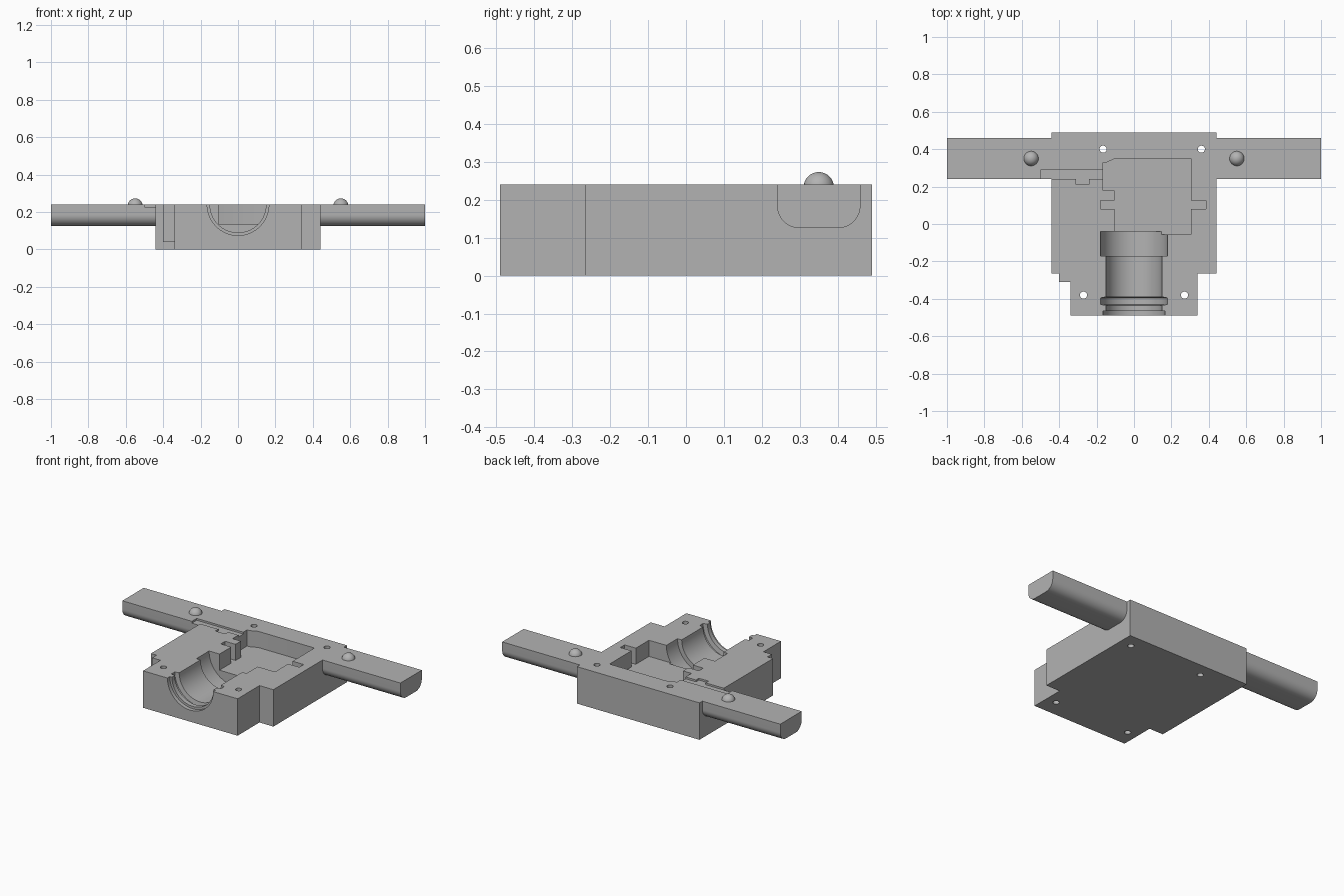
import bpy, bmesh, math
from mathutils import Matrix, Vector

cube = bpy.data.objects.get("Cube")
if cube:
    bpy.data.objects.remove(cube, do_unlink=True)

TOP = 0.24
grey = bpy.data.materials.new("plain grey")
grey.use_nodes = True
colour = (0.45, 0.45, 0.45, 1)
grey.diffuse_color = colour
grey.node_tree.nodes["Principled BSDF"].inputs["Base Color"].default_value = colour


def finish(name, bm):
    bmesh.ops.recalc_face_normals(bm, faces=bm.faces)
    mesh = bpy.data.meshes.new(name)
    bm.to_mesh(mesh)
    bm.free()
    ob = bpy.data.objects.new(name, mesh)
    bpy.context.collection.objects.link(ob)
    mesh.materials.append(grey)
    return ob


def prism(name, outline, start, offset):
    """Extrude an outline, placed by the start function, along an offset."""
    bm = bmesh.new()
    face = bm.faces.new([bm.verts.new(start(a, b)) for a, b in outline])
    res = bmesh.ops.extrude_face_region(bm, geom=[face])
    verts = [v for v in res["geom"] if isinstance(v, bmesh.types.BMVert)]
    bmesh.ops.translate(bm, verts=verts, vec=Vector(offset))
    return finish(name, bm)


def plate(name, outline, z0, z1):
    return prism(name, outline, lambda x, y: (x, y, z0), (0, 0, z1 - z0))


def box(name, x0, x1, y0, y1, z0, z1):
    return plate(name, [(x0, y0), (x1, y0), (x1, y1), (x0, y1)], z0, z1)


def lathe(name, profile, steps=64):
    """Turn (y, radius) points about the bore axis on the top plane."""
    bm = bmesh.new()
    rings = [[bm.verts.new((r * math.cos(math.tau * i / steps), y,
                            TOP + r * math.sin(math.tau * i / steps)))
              for i in range(steps)] for y, r in profile]
    for low, high in zip(rings, rings[1:]):
        for i in range(steps):
            j = (i + 1) % steps
            bm.faces.new((low[i], low[j], high[j], high[i]))
    bm.faces.new(rings[0])
    bm.faces.new(rings[-1])
    return finish(name, bm)


def boolean(target, tool, operation="DIFFERENCE"):
    tool.hide_render = True
    mod = target.modifiers.new("cut", "BOOLEAN")
    mod.operation = operation
    mod.solver = "EXACT"
    mod.object = tool
    bpy.context.view_layer.objects.active = target
    bpy.ops.object.modifier_apply(modifier=mod.name)
    bpy.data.objects.remove(tool, do_unlink=True)


def smooth(ob):
    bpy.ops.object.select_all(action="DESELECT")
    ob.select_set(True)
    bpy.context.view_layer.objects.active = ob
    bpy.ops.object.shade_smooth_by_angle(angle=math.radians(30))


# Housing block with its narrower front
body = plate("housing", [(-0.44, 0.49), (-0.44, -0.265), (-0.34, -0.265), (-0.34, -0.49),
                         (0.34, -0.49), (0.34, -0.265), (0.44, -0.265), (0.44, 0.49)], 0, TOP)
boolean(body, box("corner_step", -0.40, -0.33, -0.31, -0.25, 0.04, TOP), "UNION")

# Central pocket with side notches
boolean(body, plate("pocket", [
    (-0.165, 0.33), (-0.145, 0.33), (-0.10, 0.35), (0.305, 0.35), (0.305, 0.125),
    (0.385, 0.125), (0.385, 0.08), (0.305, 0.08), (0.305, -0.055), (0.14, -0.055),
    (0.14, -0.045), (-0.105, -0.045), (-0.105, 0.08), (-0.18, 0.08), (-0.18, 0.125),
    (-0.105, 0.125), (-0.105, 0.18), (-0.165, 0.18)], 0.135, 0.3))

# Stepped half-round bore open to the front
boolean(body, lathe("bore", [(-0.55, 0.165), (-0.465, 0.165), (-0.465, 0.15), (-0.435, 0.15),
                             (-0.43, 0.178), (-0.395, 0.178), (-0.39, 0.15), (-0.17, 0.15),
                             (-0.17, 0.18), (-0.04, 0.18)]))

# Shallow channel and side slot in the top
boolean(body, box("channel", -0.5, -0.15, 0.24, 0.29, TOP - 0.012, 0.3))
boolean(body, box("slot", -0.31, -0.24, 0.21, 0.25, TOP - 0.012, 0.3))

# Four through holes
for x, y in ((-0.165, 0.4), (0.36, 0.4), (-0.27, -0.38), (0.27, -0.38)):
    bm = bmesh.new()
    bmesh.ops.create_cone(bm, cap_ends=True, segments=24, radius1=0.019, radius2=0.019,
                          depth=1, matrix=Matrix.Translation((x, y, 0.1)))
    boolean(body, finish("hole", bm))
smooth(body)

# Side arms with rounded undersides, and a dome on each
RADIUS = 0.06
section = [(0.46, TOP), (0.24, TOP)]
for centre, first in ((0.24 + RADIUS, 180), (0.46 - RADIUS, 270)):
    for i in range(13):
        a = math.radians(first + 7.5 * i)
        section.append((centre + RADIUS * math.cos(a), 0.125 + RADIUS + RADIUS * math.sin(a)))

for side, label in ((1, "left"), (-1, "right")):
    arm = prism(label + "_arm", section, lambda y, z: (side * 0.44, y, z), (side * 0.56, 0, 0))
    if side < 0:
        boolean(arm, box("channel_end", -0.5, -0.4, 0.2, 0.29, TOP - 0.012, 0.3))
    smooth(arm)
    bm = bmesh.new()
    bmesh.ops.create_uvsphere(bm, u_segments=32, v_segments=16, radius=0.04,
                              matrix=Matrix.Translation((side * 0.55, 0.35, 0.233)))
    smooth(finish(label + "_dome", bm))
